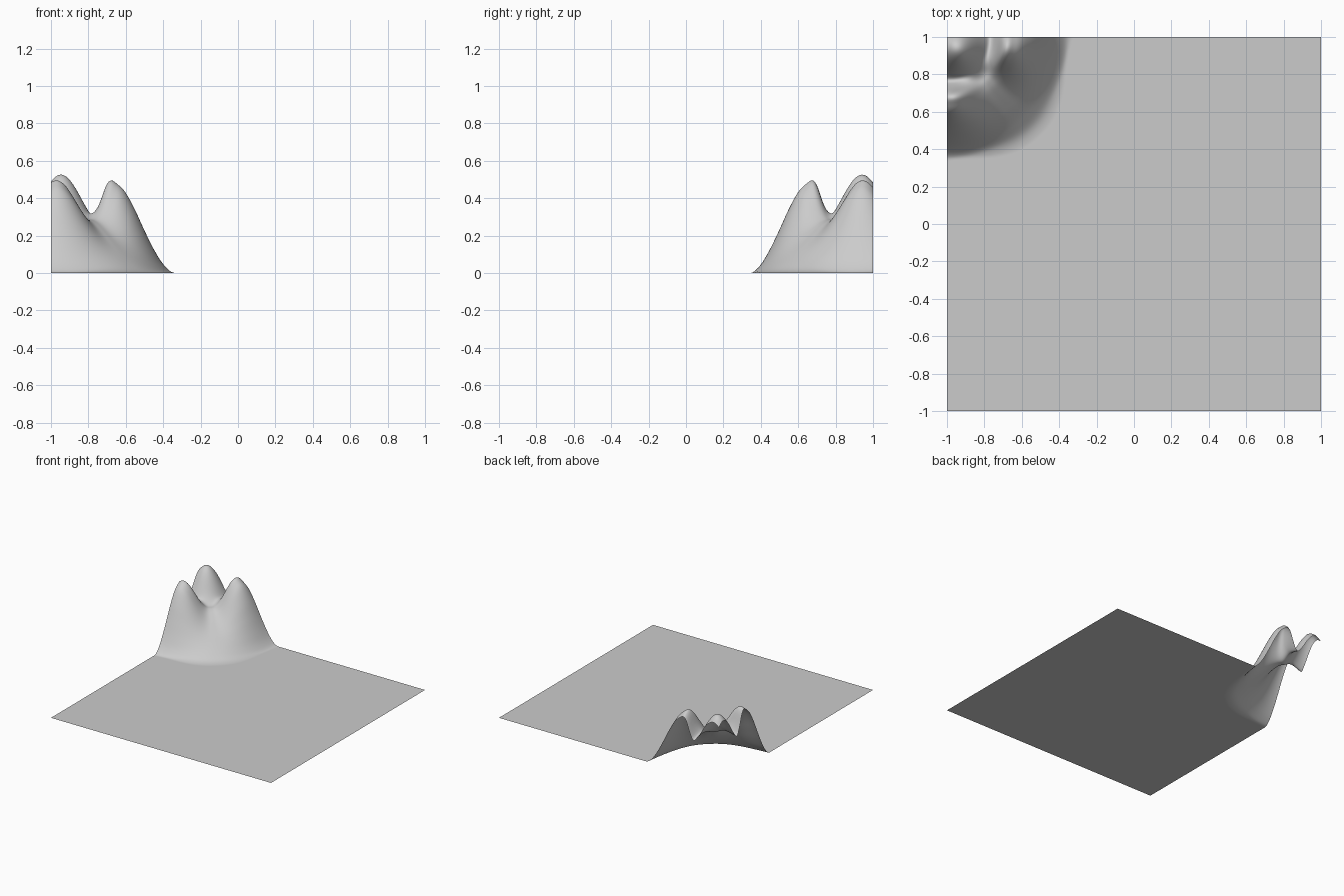
import bpy, bmesh, math

if "Cube" in bpy.data.objects:
    bpy.data.objects.remove(bpy.data.objects["Cube"])

# Radial height profiles measured from the back-left corner
RIDGE = [(0, .26), (.2, .26), (.235, .275), (.27, .37), (.30, .465), (.325, .495), (.36, .475),
         (.40, .435), (.45, .345), (.5, .235), (.55, .13), (.6, .045), (.65, 0), (.8, 0)]
SADDLE = [(0, .26), (.2, .265), (.3, .285), (.35, .27), (.4, .235), (.5, .15),
          (.6, .06), (.66, .015), (.72, 0), (.8, 0)]


def curve(pts, r):
    """Smooth cubic interpolation through the profile points."""
    if r >= pts[-1][0]:
        return 0.0

    def slope(i):
        a, b = pts[max(i - 1, 0)], pts[min(i + 1, len(pts) - 1)]
        return (b[1] - a[1]) / (b[0] - a[0])
    i = max(k for k in range(len(pts) - 1) if pts[k][0] <= r)
    (x0, y0), (x1, y1) = pts[i], pts[i + 1]
    h = x1 - x0
    t = (r - x0) / h
    m0, m1 = slope(i) * h, slope(i + 1) * h
    return ((2*t**3 - 3*t*t + 1) * y0 + (t**3 - 2*t*t + t) * m0
            + (3*t*t - 2*t**3) * y1 + (t**3 - t*t) * m1)


def bump(d, radius):
    return 0.5 * (1 + math.cos(math.pi * min(abs(d) / radius, 1)))


def height(x, y):
    u, v = x + 1, 1 - y
    r = math.hypot(u, v)
    if r > .75:
        return 0.0
    a = math.atan2(v, u)
    # two side peaks, one beside each edge, with a saddle between
    w = min(1, bump(a - .17, .62) + bump(math.pi / 2 - a - .09, .62))
    z = (1 - w) * curve(SADDLE, r) + w * curve(RIDGE, r)
    # rounded corner peak
    z += .265 * bump(math.hypot(u - .053, v - .058), .225)
    return max(z, 0.0)


# Terrain sheet with the corner hill
bm = bmesh.new()
bmesh.ops.create_grid(bm, x_segments=200, y_segments=200, size=1)
for vert in bm.verts:
    vert.co.z = height(vert.co.x, vert.co.y)
for f in bm.faces:
    f.smooth = True
mesh = bpy.data.meshes.new("terrain")
bm.to_mesh(mesh)
bm.free()
bpy.context.collection.objects.link(bpy.data.objects.new("terrain", mesh))
